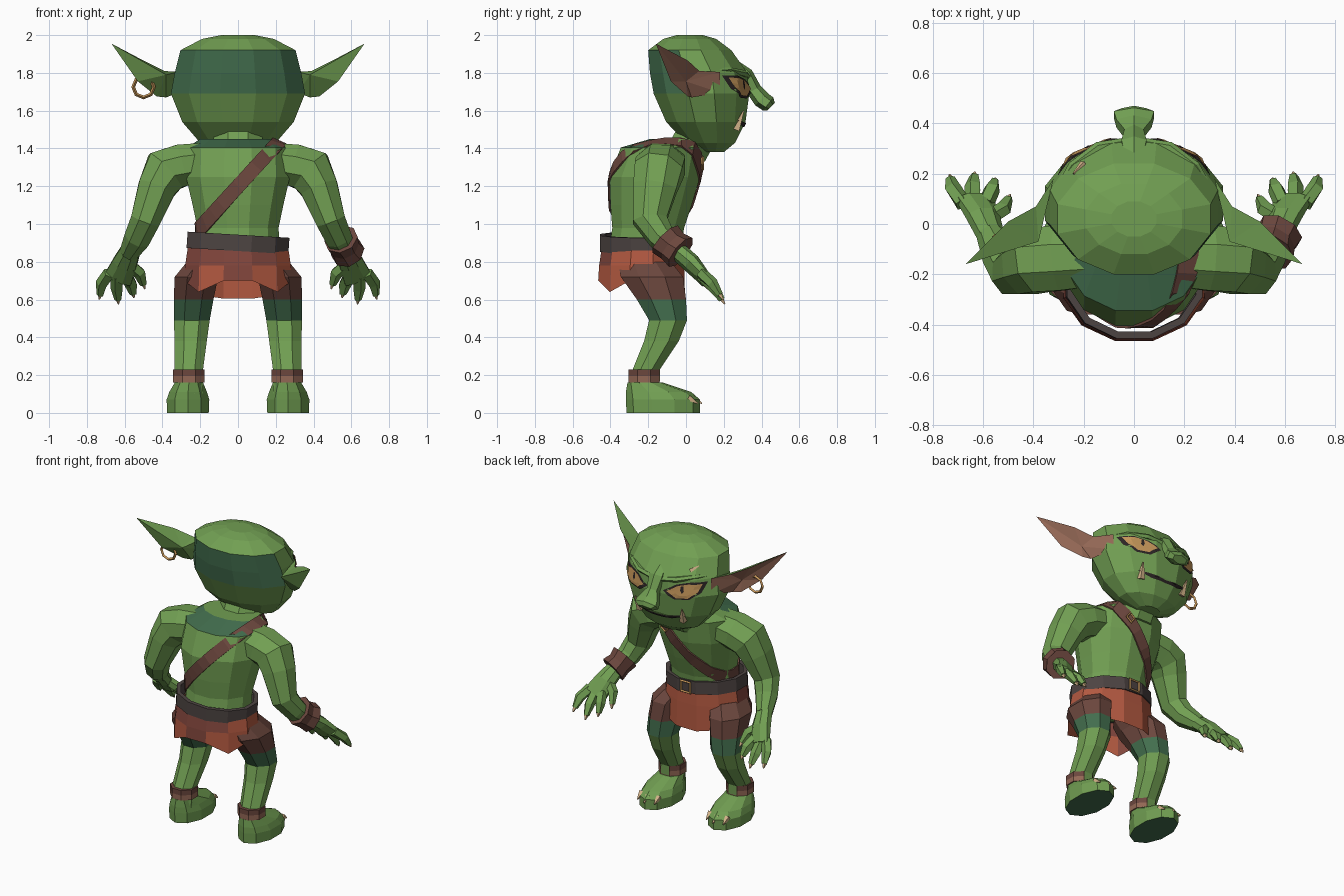
import bpy, bmesh, math
from mathutils import Vector
from mathutils.bvhtree import BVHTree

if "Cube" in bpy.data.objects:
    bpy.data.objects.remove(bpy.data.objects["Cube"])


def material(name, *rgb):
    m = bpy.data.materials.new(name)
    m.use_nodes = True
    m.diffuse_color = (*rgb, 1)
    m.node_tree.nodes["Principled BSDF"].inputs["Base Color"].default_value = (*rgb, 1)
    return m


GREEN = material("green_skin", .165, .345, .085)
DARK = material("dark_green_skin", .055, .155, .075)
BROWN = material("brown_leather", .29, .135, .09)
PANTS = material("dark_brown_cloth", .15, .063, .048)
RED = material("red_cloth", .45, .1, .052)
MAROON = material("dark_red_cloth", .22, .06, .045)
BELT = material("charcoal_leather", .075, .058, .055)
IVORY = material("ivory", .65, .45, .25)
AMBER = material("amber", .55, .3, .1)
BLACK = material("black", .025, .018, .018)


def finish(name, bm, mats, paint=None, mirror=False, thick=0):
    bmesh.ops.recalc_face_normals(bm, faces=bm.faces)
    bm.normal_update()
    if paint:
        for f in bm.faces:
            f.material_index = int(paint(f.calc_center_median(), f.normal))
    me = bpy.data.meshes.new(name)
    bm.to_mesh(me)
    bm.free()
    for m in mats:
        me.materials.append(m)
    ob = bpy.data.objects.new(name, me)
    bpy.context.scene.collection.objects.link(ob)
    if thick:
        mod = ob.modifiers.new("thickness", "SOLIDIFY")
        mod.thickness = thick
    if mirror:
        ob.modifiers.new("mirror", "MIRROR")
    return ob


def loft(name, rings, n, mats, axis=None, caps=True, **kw):
    """Skin elliptical rings (x, y, z, half width, half depth) along a path."""
    bm = bmesh.new()
    cos = [Vector(r[:3]) for r in rings]
    loops = []
    for i, r in enumerate(rings):
        t = axis or cos[min(i + 1, len(cos) - 1)] - cos[max(i - 1, 0)]
        t = Vector(t).normalized()
        u = Vector((0, 1, 0)).cross(t).normalized()
        v = t.cross(u)
        k = 1 / math.cos(math.pi / n)
        angles = [(j + .5) * math.tau / n for j in range(n)]
        loops.append([bm.verts.new(cos[i] + u * r[3] * k * math.cos(a) + v * r[4] * k * math.sin(a))
                      for a in angles])
    for a, b in zip(loops, loops[1:]):
        for j in range(n):
            bm.faces.new((a[j], a[(j + 1) % n], b[(j + 1) % n], b[j]))
    if caps:
        bm.faces.new(loops[0])
        bm.faces.new(loops[-1])
    return finish(name, bm, mats, **kw)


def spike(name, base, tip, r, mirror=True):
    loft(name, [(*base, r, r), (*tip, .003, .003)], 4, [IVORY], mirror=mirror)


def tree(ob):
    me = ob.data
    return BVHTree.FromPolygons([v.co for v in me.vertices], [p.vertices for p in me.polygons])


def ring(name, loc, radius, tube, sides, mat, turn=0):
    bpy.ops.mesh.primitive_torus_add(location=loc, rotation=(math.pi / 2, turn, 0), major_radius=radius,
                                     minor_radius=tube, major_segments=sides, minor_segments=4)
    ob = bpy.context.object
    ob.name = name
    ob.data.materials.append(mat)


UP = (0, 0, 1)

# Head with darker band behind
head = loft("head", [(0, .14, 1.38, .08, .06), (0, .13, 1.43, .2, .13), (0, .105, 1.54, .295, .21),
                     (0, .082, 1.69, .355, .253), (0, .067, 1.8, .335, .258), (0, .02, 1.92, .305, .22),
                     (0, .02, 1.98, .19, .14), (0, .02, 2, .09, .07)], 12, [GREEN, DARK], UP,
            paint=lambda c, n: n.y < -.6 and 1.69 < c.z < 1.92)
loft("neck", [(0, -.02, 1.33, .13, .12), (0, .08, 1.52, .13, .12)], 8, [GREEN], UP)

# Nose, brows
loft("nose", [(0, .27, 1.84, .035, .02), (0, .32, 1.795, .05, .03), (0, .36, 1.71, .038, .035),
              (0, .4, 1.66, .07, .04), (0, .435, 1.635, .08, .038), (0, .45, 1.62, .05, .025)], 6, [GREEN])
loft("brows", [(.02, .32, 1.78, .016, .022), (.14, .3, 1.797, .016, .024), (.24, .225, 1.815, .014, .022),
               (.31, .12, 1.815, .008, .012)], 6, [GREEN], mirror=True)

# Painted face plates laid on the head surface
face = tree(head)


def plate(name, outline, lift, mat, mirror=True, scale=1):
    mid = sum((Vector(p) for p in outline), Vector((0, 0))) / len(outline)
    pts = []
    for a, b in zip(outline, outline[1:] + outline[:1]):
        pts += [Vector(a), (Vector(a) + Vector(b)) / 2]
    bm = bmesh.new()

    def drop(p):
        hit, nrm, _, _ = face.ray_cast(Vector((p.x, 2, p.y)), Vector((0, -1, 0)))
        return bm.verts.new(hit + nrm * lift)
    loops = [[drop(mid + (p - mid) * s * scale) for p in pts] for s in (1, .66, .33)]
    centre, n = drop(mid), len(pts)
    for j in range(n):
        k = (j + 1) % n
        for a, b in zip(loops, loops[1:]):
            bm.faces.new((a[j], b[j], b[k], a[k]))
        bm.faces.new((loops[-1][j], centre, loops[-1][k]))
    finish(name, bm, [mat], mirror=mirror)


eye = [(.06, 1.715), (.14, 1.765), (.22, 1.785), (.3, 1.785), (.28, 1.715), (.22, 1.67), (.13, 1.665)]
plate("eye_rims", eye, .006, BLACK)
plate("eyes", eye, .011, AMBER, scale=.8)
plate("pupils", [(.17, 1.757), (.185, 1.76), (.19, 1.725), (.178, 1.71), (.167, 1.73)], .015, BLACK)
plate("mouth", [(-.2, 1.55), (-.1, 1.532), (0, 1.53), (.1, 1.532), (.2, 1.55), (.1, 1.518), (0, 1.514),
                (-.1, 1.518)], .006, BLACK, mirror=False)
spike("tusks", (.165, .265, 1.5), (.18, .305, 1.6), .018)
spike("brow_stud", (-.2, .24, 1.85), (-.24, .2, 1.88), .012, False)

# Ears: rim joined to a green back point and a hollowed brown inner point
bm = bmesh.new()
rim = [bm.verts.new(p) for p in [(.32, .18, 1.805), (.39, .07, 1.81), (.5, .01, 1.865), (.67, -.16, 1.955),
                                 (.53, -.08, 1.755), (.43, .01, 1.675), (.38, .03, 1.67), (.32, .18, 1.695)]]
for slot, p in enumerate([(.38, -.07, 1.79), (.43, .0, 1.755)]):
    hub = bm.verts.new(p)
    for a, b in zip(rim, rim[1:] + rim[:1]):
        f = bm.faces.new((a, b, hub) if slot else (b, a, hub))
        f.material_index = slot
finish("ears", bm, [GREEN, BROWN], mirror=True)
ring("earring", (-.5, -.05, 1.725), .055, .01, 8, AMBER)

# Torso
torso = loft("torso", [(0, -.22, .85, .22, .19), (0, -.2, .98, .215, .19), (0, -.185, 1.1, .24, .215),
                       (0, -.165, 1.25, .275, .24), (0, -.125, 1.405, .27, .22),
                       (0, -.06, 1.45, .2, .13)], 12, [GREEN, DARK], UP,
             paint=lambda c, n: c.z > 1.4 and n.z > .6 and c.y < -.12)

# Shoulder strap wrapped round the torso
body = tree(torso)
along, side = Vector((.22, .04, .24)).normalized(), Vector((0, 1, 0))
across = along.cross(side).normalized()
bm = bmesh.new()
pairs = []
for i in range(24):
    a = math.tau * i / 24
    d = along * math.cos(a) + side * math.sin(a)
    hits = [body.ray_cast(Vector((0, -.15, 1.2)) + across * w, d)[0] for w in (-.038, .038)]
    pairs.append([bm.verts.new(h + d * .011) for h in hits])
for a, b in zip(pairs, pairs[1:] + pairs[:1]):
    bm.faces.new((a[0], a[1], b[1], b[0]))
finish("shoulder_strap", bm, [PANTS], thick=.01)
ring("strap_buckle", (.1, .088, 1.32), .032, .008, 4, AMBER, .1)

# Belt and kilt with a dipping hem
loft("belt", [(-.003, -.23, .857, .27, .225), (.003, -.23, .943, .27, .225)], 12, [BELT], (.06, 0, 1),
     caps=False, thick=.028)
ring("belt_buckle", (0, .005, .9), .05, .01, 4, AMBER, math.pi / 4)
kilt = loft("kilt", [(0, -.23, .88, .265, .215), (0, -.235, .78, .28, .225), (0, -.235, .7, .285, .23)], 12,
            [RED, MAROON], UP, caps=False,
            paint=lambda c, n: c.y < -.15 and (c.x < .2 if c.z > .78 else c.x < -.2 or abs(c.x) < .05))
for v in kilt.data.vertices:
    if v.co.z < .75:
        x, y, _ = v.co
        if y > -.2:
            v.co.z = .73 - .125 * min(1, (y + .235) / .2)
        else:
            v.co.z = .7 if y < -.43 or y > -.35 else .64

# Legs with short trousers, anklets, feet, toe claws
loft("legs", [(.17, -.22, .8, .1, .14), (.22, -.18, .72, .115, .165), (.235, -.13, .6, .105, .13),
              (.245, -.095, .49, .095, .1), (.25, -.13, .38, .085, .092), (.26, -.21, .23, .075, .072),
              (.26, -.22, .1, .075, .08)], 8, [GREEN, DARK, PANTS], UP, mirror=True,
     paint=lambda c, n: 2 if c.z > .6 else c.z > .5)
loft("anklets", [(.26, -.222, .16, .083, .083), (.26, -.222, .195, .083, .083), (.26, -.222, .23, .083, .083)],
     8, [BROWN, PANTS], UP, mirror=True, paint=lambda c, n: c.z > .2)
loft("feet", [(.265, -.12, 0, .11, .185), (.265, -.122, .07, .113, .187), (.264, -.145, .11, .1, .165),
              (.26, -.215, .16, .075, .09)], 10, [GREEN, DARK], UP, mirror=True,
     paint=lambda c, n: n.z < -.9)
for x in (.2, .265, .33):
    y = .05 - abs(x - .265) * .35
    spike("toe_claw", (x, y - .015, .08), (x, y + .035, .05), .015)

# Arms, palms, fingers with claws
loft("arms", [(.18, -.13, 1.33, .1, .12), (.3, -.135, 1.31, .112, .13), (.385, -.145, 1.28, .122, .127),
              (.43, -.165, 1.19, .1, .115), (.49, -.19, 1.02, .078, .09), (.53, -.13, .93, .07, .07),
              (.575, -.04, .85, .05, .05)], 8, [GREEN], mirror=True)
loft("palms", [(.565, -.06, .87, .05, .045), (.6, .03, .79, .065, .045), (.635, .1, .71, .075, .03)],
     8, [GREEN], mirror=True)
fingers = [((.68, .08, .74), (.72, .14, .685), (.73, .18, .625)), ((.64, .08, .73), (.64, .15, .66), (.635, .19, .6)),
           ((.59, .08, .73), (.565, .14, .68), (.555, .17, .63)), ((.58, .02, .79), (.52, .06, .74), (.5, .1, .68))]
for base, knuckle, tip in fingers:
    loft("finger", [(*base, .028, .026), (*knuckle, .028, .025), (*tip, .016, .014)], 5, [GREEN], mirror=True)
    step = (Vector(tip) - Vector(knuckle)) * .4
    spike("finger_claw", tip, Vector(tip) + step, .01)
loft("left_bracelet", [(.545, -.11, .92, .085, .092), (.562, -.07, .882, .075, .083), (.582, -.028, .85, .085, .092)],
     8, [PANTS])
